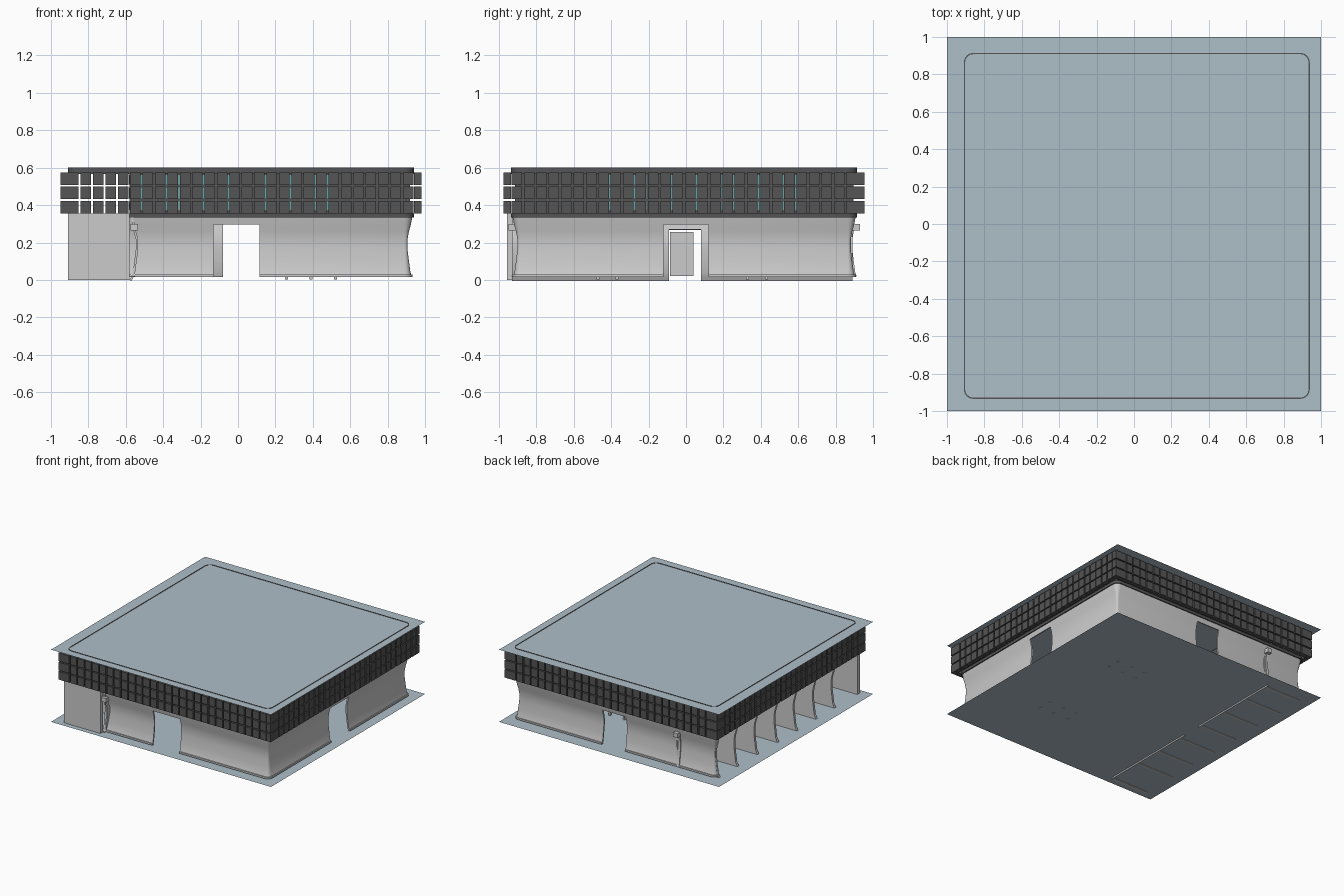
import bpy, bmesh, math
from mathutils import Matrix

if "Cube" in bpy.data.objects:
    bpy.data.objects.remove(bpy.data.objects["Cube"])

CX, CY, H, R = 0.015, -0.01, 0.925, 0.05   # outline centre, half size, corner radius
INNER = -0.58                              # wall behind the ribbed arcade


def material(name, rgb):
    m = bpy.data.materials.new(name)
    m.diffuse_color = (*rgb, 1)
    m.use_nodes = True
    m.node_tree.nodes["Principled BSDF"].inputs["Base Color"].default_value = m.diffuse_color
    return m


DARK = material("dark_cladding", (0.09, 0.09, 0.09))
BLUE = material("pale_blue", (0.42, 0.52, 0.58))
GLASS = material("teal_glass", (0.15, 0.36, 0.36))


def finish(name, bm, mat=None):
    me = bpy.data.meshes.new(name)
    bm.to_mesh(me)
    bm.free()
    ob = bpy.data.objects.new(name, me)
    bpy.context.collection.objects.link(ob)
    if mat:
        me.materials.append(mat)
    return ob


def boxes(name, bounds, mat=None):
    """Many boxes in one object, each (x0, x1, y0, y1, z0, z1)."""
    bm = bmesh.new()
    for x0, x1, y0, y1, z0, z1 in bounds:
        loc = Matrix.Translation(((x0 + x1) / 2, (y0 + y1) / 2, (z0 + z1) / 2))
        size = Matrix.Diagonal((x1 - x0, y1 - y0, z1 - z0, 1))
        bmesh.ops.create_cube(bm, size=1, matrix=loc @ size)
    return finish(name, bm, mat)


def sheet(name, rings, thick, mat=None, closed=False, hole=lambda i, z: False):
    """Skin stacked rings, leave door holes, thicken inwards."""
    bm = bmesh.new()
    vs = [[bm.verts.new(p) for p in ring] for ring in rings]
    n = len(rings[0])
    for lo, hi in zip(vs, vs[1:]):
        for i in range(n if closed else n - 1):
            j = (i + 1) % n
            if not hole(i, hi[i].co.z):
                bm.faces.new((lo[i], lo[j], hi[j], hi[i]))
    ob = finish(name, bm, mat)
    mod = ob.modifiers.new("thickness", 'SOLIDIFY')
    mod.thickness, mod.offset = thick, -1
    bpy.ops.object.select_all(action='DESELECT')
    ob.select_set(True)
    bpy.context.view_layer.objects.active = ob
    bpy.ops.object.modifier_apply(modifier=mod.name)
    bpy.ops.object.shade_smooth_by_angle(angle=math.radians(30))
    return ob


def outline(inset, z):
    """Rounded square, counter-clockwise from the arcade end of the front."""
    h, r = H - inset, R - inset
    c = H - R

    def arc(sx, sy, start):
        return [(CX + sx * c + r * math.cos(math.radians(start + a * 22.5)),
                 CY + sy * c + r * math.sin(math.radians(start + a * 22.5)), z) for a in range(5)]
    pts = [(x, CY - h, z) for x in (INNER, -0.13, 0.115)] + arc(1, -1, -90)
    pts += [(CX + h, y, z) for y in (-0.12, 0.12)] + arc(1, 1, 0)
    pts += [(x, CY + h, z) for x in (0.13, -0.08)] + arc(-1, 1, 90)
    return pts + arc(-1, -1, 180)


def door(i, z):
    return i in (1, 8, 15) and z < 0.3


# Ground and roof sheets
for name, z in (("ground_sheet", 0.004), ("roof_sheet", 0.597)):
    bm = bmesh.new()
    bmesh.ops.create_grid(bm, x_segments=1, y_segments=1, size=1, matrix=Matrix.Translation((0, 0, z)))
    finish(name, bm, BLUE)

# Concave outer wall with three doorways; the arcade side stays open
PROFILE = [(0.010, 0.02), (0.018, 0.04), (0.026, 0.10), (0.034, 0.165), (0.034, 0.215),
           (0.026, 0.26), (0.016, 0.295), (0.008, 0.335)]
sheet("outer_wall", [outline(d, z)[:22] for d, z in PROFILE], 0.012, hole=door)
sheet("wall_base", [outline(0.006, z)[:22] for z in (0.016, 0.03)], 0.012, hole=door)

# Dark ledge under the cladding and thin parapet on top
sheet("ledge", [outline(0, z) for z in (0.333, 0.356)], 0.035, DARK, closed=True)
sheet("parapet", [outline(0, z) for z in (0.565, 0.6)], 0.007, DARK, closed=True)

# Inner wall behind the arcade, with a doorway
ys = (CY + 0.9, 0.08, -0.09, CY - 0.92)
inner = [(0.0, 0.0)] + PROFILE[:5] + [(0.02, 0.268), (0.008, 0.335), (0.008, 0.356)]
sheet("inner_wall", [[(INNER + d, y, z) for y in ys] for d, z in inner], 0.012,
      hole=lambda i, z: i == 1 and z < 0.27)
boxes("inner_door", [(INNER + 0.03, INNER + 0.04, -0.085, 0.04, 0.02, 0.255)])

# Upper storey behind the cladding
x0, x1, y0, y1 = INNER, CX + 0.905, CY - 0.905, CY + 0.905
sheet("upper_wall", [[(x0, y0, z), (x1, y0, z), (x1, y1, z), (x0, y1, z)] for z in (0.356, 0.59)],
      0.012, DARK, closed=True)
panes = []
for k in range(7):
    u = -0.55 + k * 0.16
    for a, b in ((0.375, 0.42), (0.435, 0.495), (0.51, 0.56)):
        panes += [(u, u + 0.08, y0 - 0.004, y0, a, b), (u, u + 0.08, y1, y1 + 0.004, a, b),
                  (x1, x1 + 0.004, u + 0.1, u + 0.18, a, b), (x0 - 0.004, x0, u + 0.1, u + 0.18, a, b)]
boxes("window_panes", panes, GLASS)

# Three rows of cladding tiles around all sides, with corner tiles
tiles = []
N, IN, OUT = 28, 0.928, 0.965
pitch = 2 * IN / N
for z0, z1 in ((0.356, 0.423), (0.432, 0.499), (0.508, 0.575)):
    for k in range(N):
        a = -IN + k * pitch + 0.005
        b = a + pitch - 0.01
        for s in (-1, 1):
            lo, hi = sorted((s * IN, s * OUT))
            tiles.append((CX + a, CX + b, CY + lo, CY + hi, z0, z1))
            tiles.append((CX + lo, CX + hi, CY + a, CY + b, z0, z1))
    for sx in (-1, 1):
        for sy in (-1, 1):
            xa, xb = sorted((sx * (IN - 0.003), sx * OUT))
            ya, yb = sorted((sy * (IN - 0.003), sy * OUT))
            tiles.append((CX + xa, CX + xb, CY + ya, CY + yb, z0, z1))
boxes("cladding_tiles", tiles, DARK)

# Arcade ribs with a concave outer edge
bm = bmesh.new()
edge = [(0.0, 0.0)] + PROFILE + [(0.0, 0.352)]
for y in (0.86, 0.62, 0.36, 0.10, -0.15, -0.40, -0.64):
    pts = [(CX - H + d, z) for d, z in edge] + [(INNER, 0.352), (INNER, 0)]
    face = bm.faces.new([bm.verts.new((x, y - 0.01, z)) for x, z in pts])
    ext = bmesh.ops.extrude_face_region(bm, geom=[face])
    bmesh.ops.translate(bm, vec=(0, 0.02, 0), verts=[v for v in ext["geom"] if isinstance(v, bmesh.types.BMVert)])
bmesh.ops.recalc_face_normals(bm, faces=bm.faces)
finish("arcade_ribs", bm)

# Flat end panel of the arcade on the front
boxes("arcade_end_panel", [(CX - H, INNER, -0.957, -0.925, 0, 0.354)])

# Posts with small brackets beside the arcade, front and back
for name, s in (("front_post", -1), ("back_post", 1)):
    rings = []
    for d, z in PROFILE[:7]:
        y = CY + s * (H - d + 0.008)
        rings.append([(x, y, z) for x in (-0.572, -0.552)][::-s])
    sheet(name, rings, 0.015)
    ya, yb = sorted((CY + s * 0.9, CY + s * 0.94))
    boxes(name + "_bracket", [(-0.575, -0.535, ya, yb, 0.265, 0.3)])

# Two low benches inside
for name, y in (("back_bench", 0.38), ("front_bench", -0.42)):
    legs = [(x - 0.008, x + 0.008, y + o - 0.008, y + o + 0.008, 0.002, 0.05)
            for x in (0.26, 0.39, 0.52) for o in (-0.05, 0.05)]
    boxes(name, legs + [(0.25, 0.53, y - 0.06, y + 0.06, 0.05, 0.06)])
